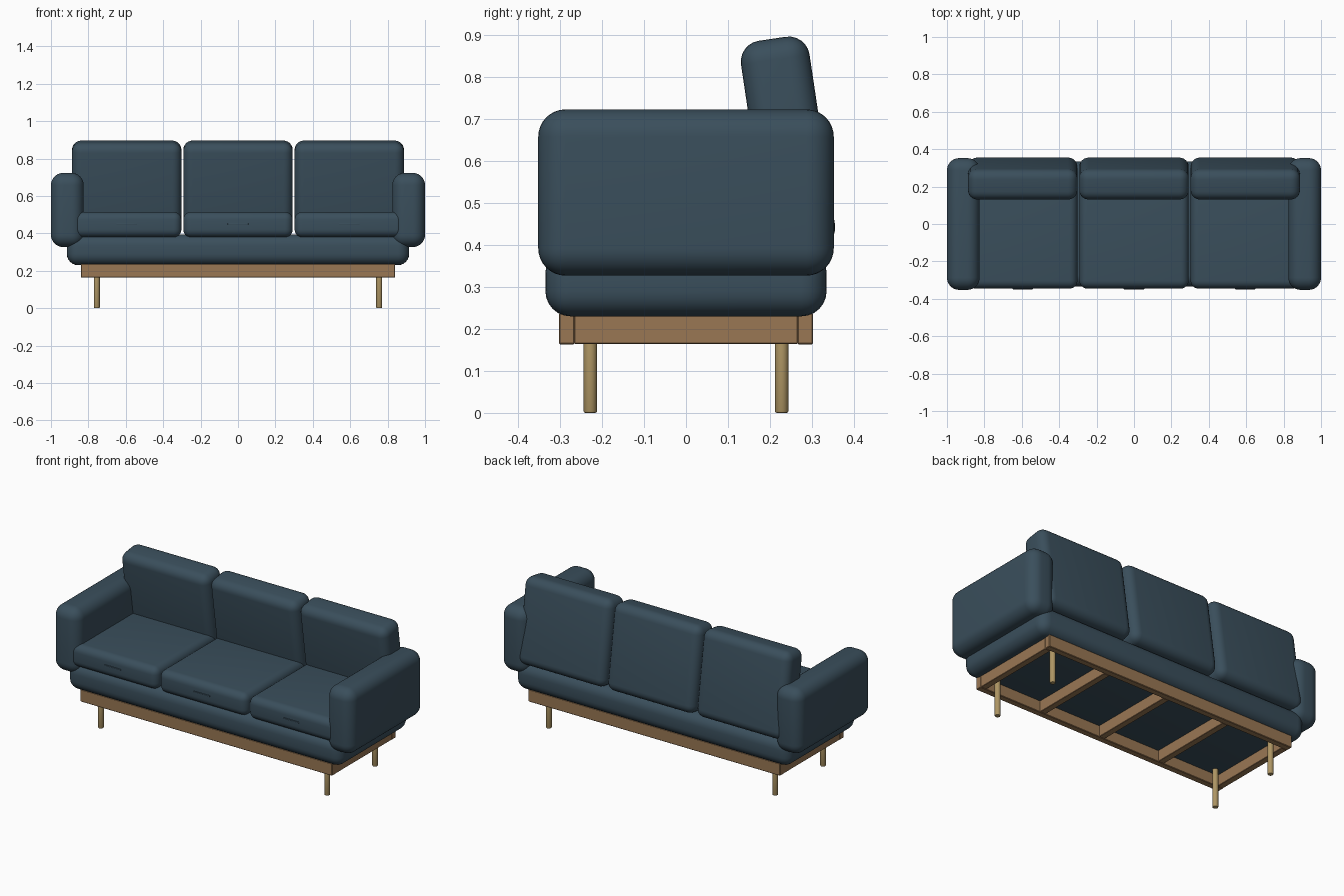
import bpy
import bmesh
from math import radians
from mathutils import Matrix, Vector

if "Cube" in bpy.data.objects:
    bpy.data.objects.remove(bpy.data.objects["Cube"], do_unlink=True)


def material(name, rgb):
    mat = bpy.data.materials.new(name)
    mat.use_nodes = True
    mat.diffuse_color = (*rgb, 1)
    bsdf = next(n for n in mat.node_tree.nodes if n.type == 'BSDF_PRINCIPLED')
    bsdf.inputs["Base Color"].default_value = (*rgb, 1)
    return mat


FABRIC = material("slate blue fabric", (0.042, 0.077, 0.106))
FRAME = material("brown wood", (0.32, 0.185, 0.088))
LEG = material("pale wood", (0.42, 0.30, 0.125))


def finish(name, bm, mat, centre, tilt=0):
    mesh = bpy.data.meshes.new(name)
    bm.to_mesh(mesh)
    bm.free()
    mesh.materials.append(mat)
    obj = bpy.data.objects.new(name, mesh)
    obj.location = centre
    obj.rotation_euler.x = radians(tilt)
    bpy.context.collection.objects.link(obj)
    bpy.ops.object.select_all(action='DESELECT')
    obj.select_set(True)
    bpy.context.view_layer.objects.active = obj
    bpy.ops.object.shade_smooth_by_angle(angle=radians(35))
    return obj


def rounded_box(name, mat, centre, size, radius, segments=6, tilt=0):
    bm = bmesh.new()
    bmesh.ops.create_cube(bm, size=1, matrix=Matrix.Diagonal((*size, 1)))
    bmesh.ops.bevel(bm, geom=bm.edges[:], offset=radius, segments=segments,
                    profile=0.5, affect='EDGES', clamp_overlap=True)
    return finish(name, bm, mat, Vector(centre), tilt)


# Upholstered base
rounded_box("base_cushion", FABRIC, (0, 0, 0.312), (1.83, 0.67, 0.164), 0.06)

# Arms
for side, label in ((1, "left"), (-1, "right")):
    rounded_box(label + "_arm", FABRIC, (side * 0.9125, 0, 0.525),
                (0.175, 0.704, 0.396), 0.065, 8)

# Seat and back cushions, with a small seam on each seat front
for i, label in ((-1, "right"), (0, "middle"), (1, "left")):
    x = i * 0.595
    rounded_box(label + "_seat_cushion", FABRIC, (x, -0.05, 0.447),
                (0.585, 0.59, 0.136), 0.042)
    rounded_box(label + "_back_cushion", FABRIC, (x, 0.243, 0.639),
                (0.585, 0.165, 0.51), 0.05, tilt=8.5)
    rounded_box(label + "_seat_seam", FABRIC, (x, -0.345, 0.45),
                (0.11, 0.008, 0.008), 0.003, 2)

# Wooden frame: long rails and cross bars
for side, label in ((-1, "front"), (1, "back")):
    rounded_box(label + "_rail", FRAME, (0, side * 0.284, 0.2),
                (1.68, 0.038, 0.074), 0.003, 1)
for i in range(-2, 3):
    x = i * 0.41
    rounded_box("cross_bar", FRAME, (x, 0, 0.2),
                (0.038, 0.532, 0.072), 0.002, 1)

# Round legs
for sx, lx in ((1, "left"), (-1, "right")):
    for sy, ly in ((-1, "front"), (1, "back")):
        bm = bmesh.new()
        bmesh.ops.create_cone(bm, cap_ends=True, segments=20, radius1=0.016,
                              radius2=0.016, depth=0.24)
        rims = [e for e in bm.edges if abs(e.verts[0].co.z - e.verts[1].co.z) < 0.01]
        bmesh.ops.bevel(bm, geom=rims, offset=0.004, segments=2, profile=0.5,
                        affect='EDGES')
        finish(f"{ly}_{lx}_leg", bm, LEG, (sx * 0.755, sy * 0.228, 0.12))
